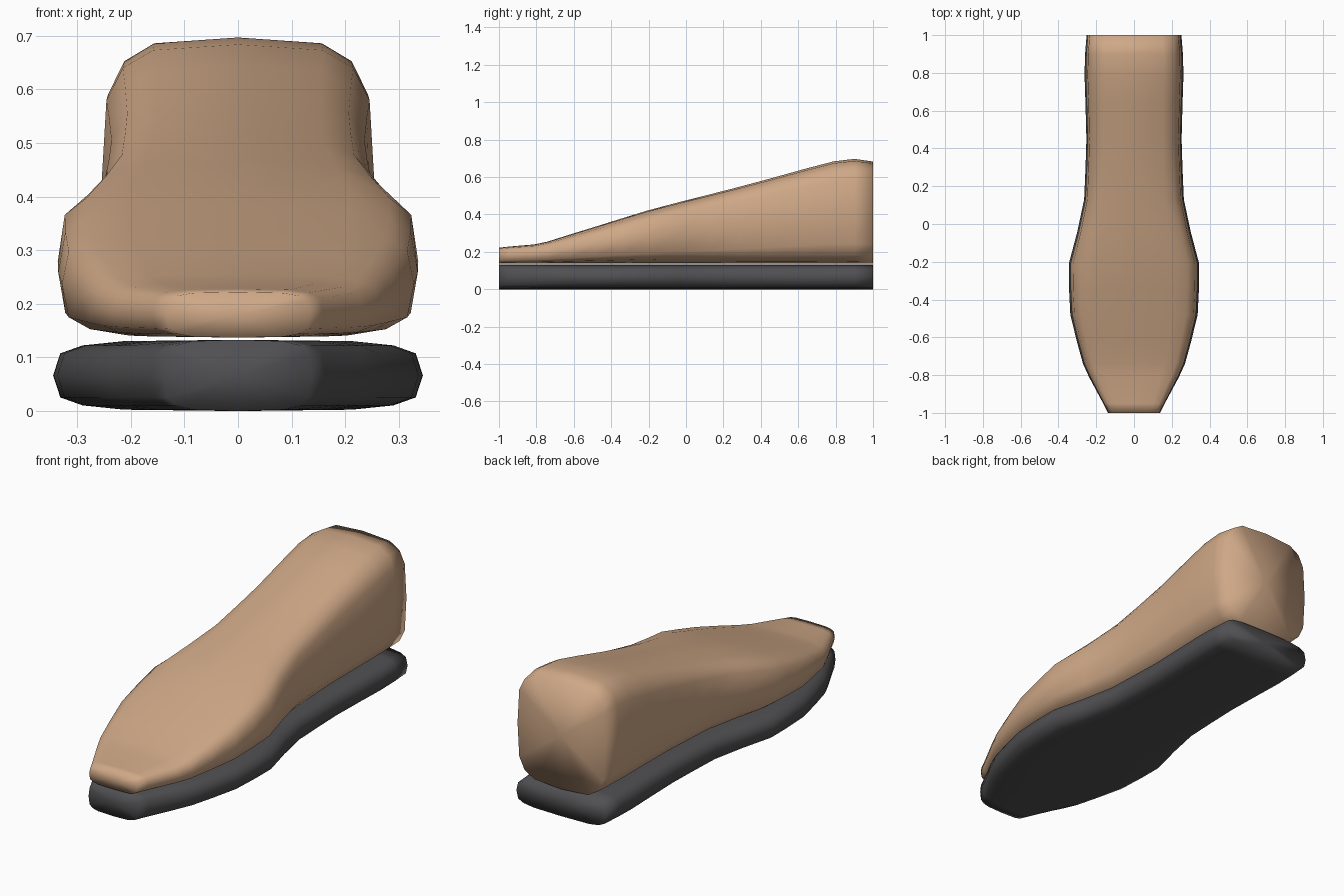
import bpy, bmesh
from math import cos, sin, pi, copysign

if "Cube" in bpy.data.objects:
    bpy.data.objects.remove(bpy.data.objects["Cube"])

SIDES = 16


def soft(v):
    # square-root superellipse: a rounded rectangle
    return copysign(abs(v) ** 0.5, v) if abs(v) > 1e-6 else 0.0


def loft(name, sections, color):
    """Skin rounded-rectangle rings given as (y, half width, bottom, top)."""
    bm = bmesh.new()
    rings = []
    for y, w, lo, hi in sections:
        mid, half = (lo + hi) / 2, (hi - lo) / 2
        rings.append([bm.verts.new((w * soft(cos(2 * pi * i / SIDES)), y,
                                    mid + half * soft(sin(2 * pi * i / SIDES))))
                      for i in range(SIDES)])
    for a, b in zip(rings, rings[1:]):
        for i in range(SIDES):
            j = (i + 1) % SIDES
            bm.faces.new((a[i], a[j], b[j], b[i]))
    # fan caps at toe and heel
    for ring, (y, w, lo, hi) in ((rings[0], sections[0]), (rings[-1], sections[-1])):
        c = bm.verts.new((0, y, (lo + hi) / 2))
        for i in range(SIDES):
            bm.faces.new((ring[i], ring[(i + 1) % SIDES], c))
    bmesh.ops.recalc_face_normals(bm, faces=bm.faces)
    for f in bm.faces:
        f.smooth = True
    me = bpy.data.meshes.new(name)
    bm.to_mesh(me)
    bm.free()
    mat = bpy.data.materials.new(name + "_color")
    mat.diffuse_color = color
    mat.use_nodes = True
    mat.node_tree.nodes["Principled BSDF"].inputs["Base Color"].default_value = mat.diffuse_color
    me.materials.append(mat)
    ob = bpy.data.objects.new(name, me)
    bpy.context.collection.objects.link(ob)
    return ob


# y, sole half width, top of the upper
stations = [
    (-1.00, 0.138, 0.222), (-0.95, 0.163, 0.228), (-0.81, 0.238, 0.240),
    (-0.74, 0.270, 0.255), (-0.62, 0.303, 0.293), (-0.48, 0.337, 0.336),
    (-0.34, 0.344, 0.380), (-0.21, 0.345, 0.420), (-0.04, 0.300, 0.465),
    (0.13, 0.264, 0.508), (0.29, 0.257, 0.549), (0.45, 0.252, 0.592),
    (0.64, 0.257, 0.645), (0.79, 0.262, 0.684), (0.90, 0.259, 0.697),
    (1.00, 0.251, 0.683),
]

# sole slab and the foot-shaped upper resting on it
loft("sole", [(y, w, 0.0, 0.133) for y, w, top in stations], (0.08, 0.08, 0.085, 1))
loft("shoe_upper", [(y, w * 0.975, 0.137, top) for y, w, top in stations],
     (0.62, 0.39, 0.24, 1))
